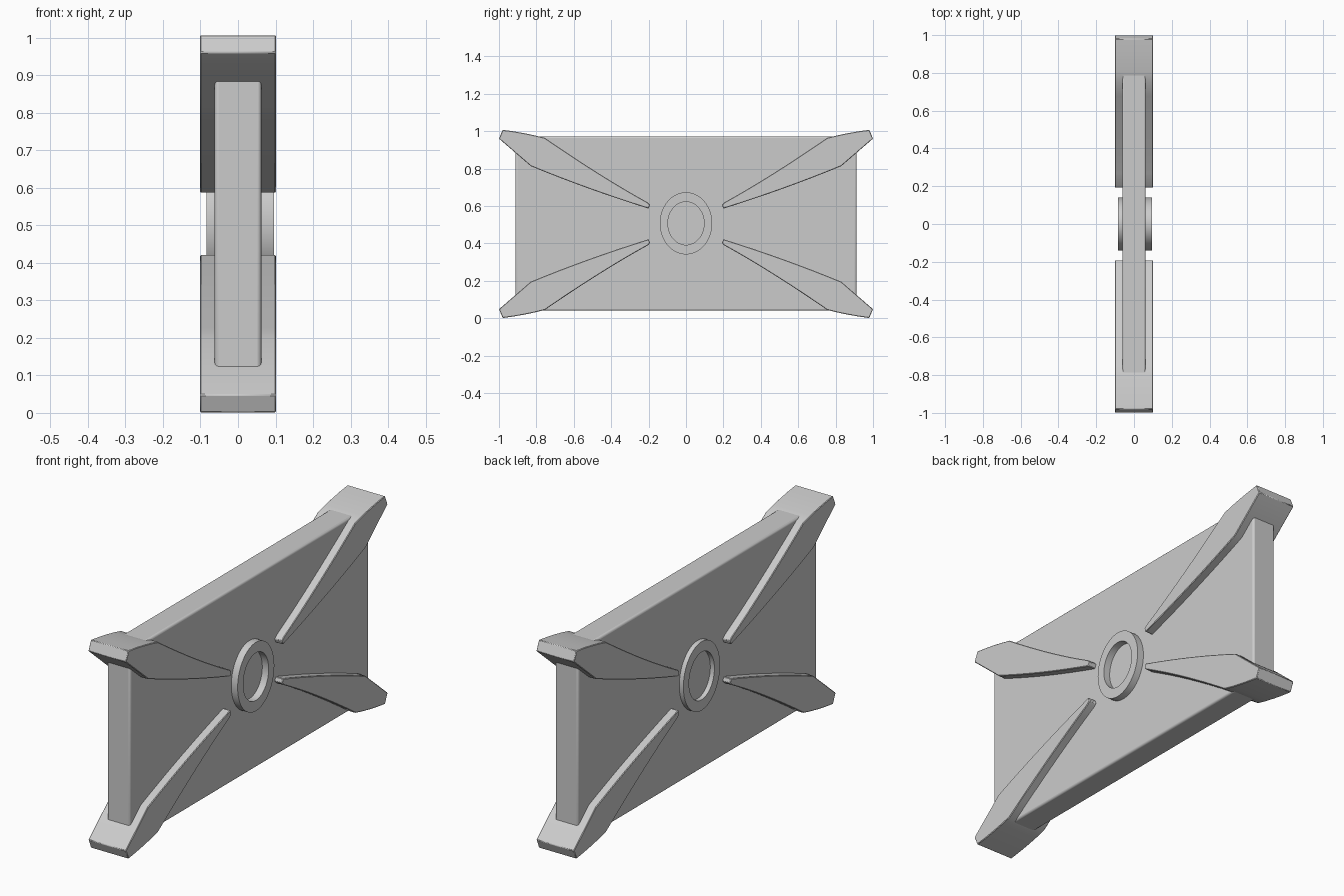
import bpy, bmesh, math

if "Cube" in bpy.data.objects:
    bpy.data.objects.remove(bpy.data.objects["Cube"])

CZ = 0.504  # height of the centre line


def finish(bm, name, bevel=0.0, segments=1):
    bmesh.ops.recalc_face_normals(bm, faces=bm.faces)
    mesh = bpy.data.meshes.new(name)
    bm.to_mesh(mesh)
    bm.free()
    ob = bpy.data.objects.new(name, mesh)
    bpy.context.collection.objects.link(ob)
    if bevel:
        mod = ob.modifiers.new("edge_bevel", 'BEVEL')
        mod.width, mod.segments = bevel, segments
        mod.limit_method, mod.angle_limit = 'ANGLE', math.radians(50)
    bpy.ops.object.select_all(action='DESELECT')
    bpy.context.view_layer.objects.active = ob
    ob.select_set(True)
    bpy.ops.object.shade_smooth_by_angle(angle=math.radians(25))
    return ob


def curve(a, c, b, n=8):
    """Quadratic curve from a to b with control point c."""
    return [tuple((1-t)**2*p + 2*t*(1-t)*q + t*t*r for p, q, r in zip(a, c, b))
            for t in (i / n for i in range(n + 1))]


# Flat central panel with softened edges
bm = bmesh.new()
bmesh.ops.create_cube(bm, size=1)
for v in bm.verts:
    v.co = (v.co.x * 0.124, v.co.y * 1.824, v.co.z * 0.932 + CZ + 0.002)
finish(bm, "panel", 0.01, 3)

# Tusk-shaped corner braces: (y, z) profile relative to the centre
profile = [(1.0, 0.456)]
profile += curve((0.98, 0.503), (0.86, 0.488), (0.755, 0.46), 4)
profile += curve((0.755, 0.46), (0.45, 0.25), (0.205, 0.115))[1:]
profile += [(0.192, 0.102)]
profile += curve((0.2, 0.082), (0.53, 0.185), (0.83, 0.309))
for y_name, sy in (("front", -1), ("back", 1)):
    for z_name, sz in (("lower", -1), ("upper", 1)):
        bm = bmesh.new()
        face = bm.faces.new([bm.verts.new((-0.101, sy * y, CZ + sz * z)) for y, z in profile])
        ext = bmesh.ops.extrude_face_region(bm, geom=[face])
        for g in ext["geom"]:
            if isinstance(g, bmesh.types.BMVert):
                g.co.x = 0.101
        bm.normal_update()
        finish(bm, f"{y_name}_{z_name}_brace", 0.003)

# Oval ring standing proud of both panel faces
N = 64
bm = bmesh.new()
loops = []
for x, ry, rz in ((-0.084, 0.14, 0.166), (0.096, 0.14, 0.166),
                  (0.096, 0.097, 0.115), (-0.084, 0.097, 0.115)):
    loops.append([bm.verts.new((x, ry * math.cos(2 * math.pi * i / N),
                                CZ + 0.003 + rz * math.sin(2 * math.pi * i / N)))
                  for i in range(N)])
for k in range(4):
    a, b = loops[k], loops[(k + 1) % 4]
    for i in range(N):
        j = (i + 1) % N
        bm.faces.new((a[i], a[j], b[j], b[i]))
finish(bm, "centre_ring")
